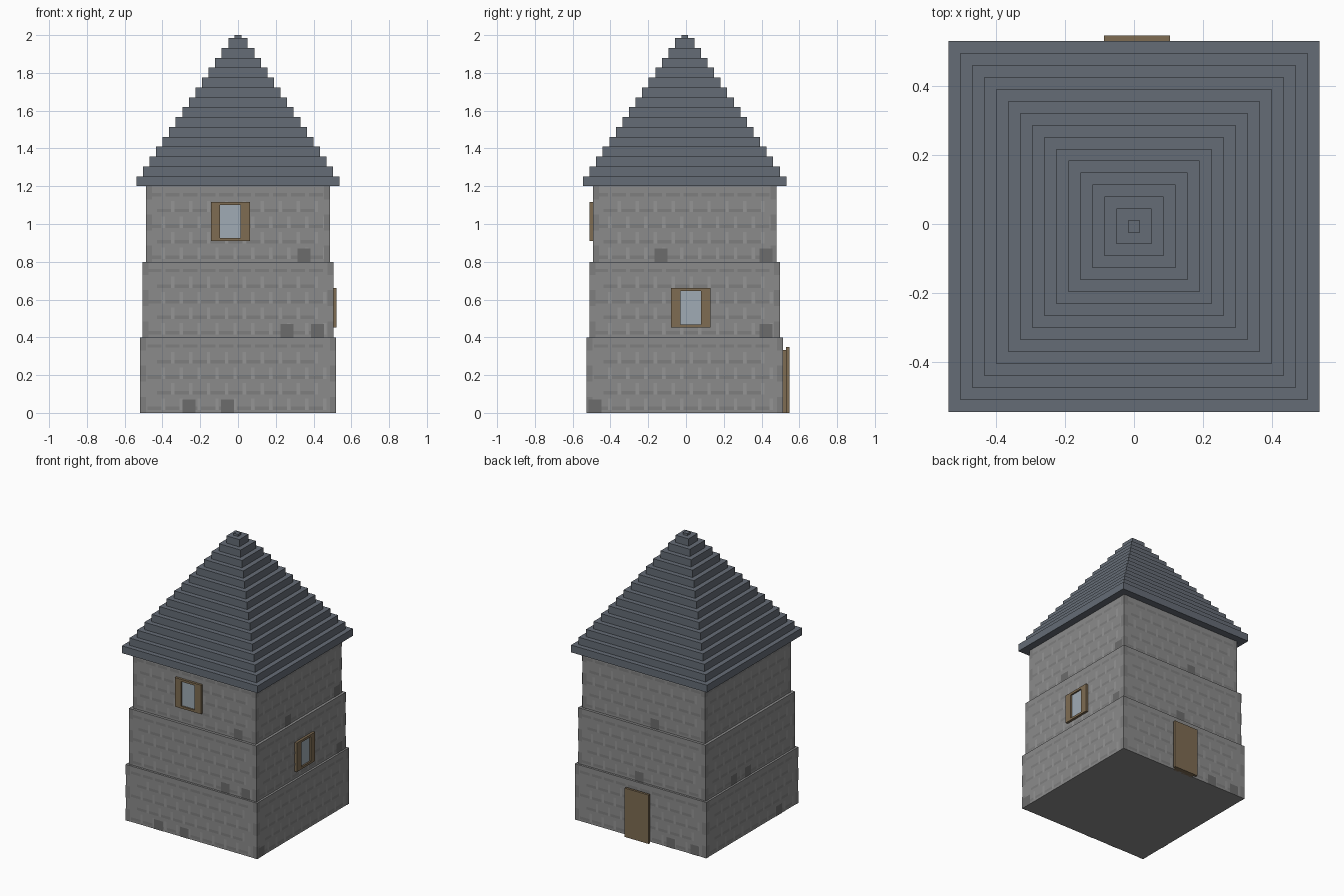
import bpy, bmesh, math
from mathutils import Matrix, Vector

if "Cube" in bpy.data.objects:
    bpy.data.objects.remove(bpy.data.objects["Cube"])

CY = -0.007  # tower axis in y


def material(name, rgb):
    m = bpy.data.materials.new(name)
    m.diffuse_color = (*rgb, 1)
    m.use_nodes = True
    m.node_tree.nodes["Principled BSDF"].inputs["Base Color"].default_value = m.diffuse_color
    return m


STONE = material("stone", (0.26, 0.26, 0.26))
GROOVE = material("groove", (0.21, 0.21, 0.21))
JOINT = material("joint", (0.30, 0.30, 0.30))
DARK = material("dark_stone", (0.15, 0.15, 0.15))
SLATE = material("slate", (0.13, 0.15, 0.18))
WOOD = material("wood", (0.21, 0.15, 0.085))
GLASS = material("glass", (0.35, 0.41, 0.46))


def finish(name, bm, mat):
    me = bpy.data.meshes.new(name)
    bm.to_mesh(me)
    bm.free()
    me.materials.append(mat)
    ob = bpy.data.objects.new(name, me)
    bpy.context.collection.objects.link(ob)
    return ob


def stepped(name, levels, mat):
    """Closed stepped square solid from (half width, z bottom, z top) levels."""
    bm = bmesh.new()
    rings = []
    for h, z0, z1 in levels:
        for z in (z0, z1):
            rings.append([bm.verts.new((sx * h, CY + sy * h, z))
                          for sx, sy in ((-1, -1), (1, -1), (1, 1), (-1, 1))])
    for a, b in zip(rings, rings[1:]):
        for i in range(4):
            j = (i + 1) % 4
            bm.faces.new((a[i], a[j], b[j], b[i]))
    bm.faces.new(rings[0][::-1])
    bm.faces.new(rings[-1])
    return finish(name, bm, mat)


# Sides numbered by quarter turns: 0 front, 1 right, 2 back, 3 left
def side_matrix(side):
    return Matrix.Translation((0, CY, 0)) @ Matrix.Rotation(side * math.pi / 2, 4, 'Z')


def add_box(bm, side, u0, u1, z0, z1, d0, d1):
    """Box on a wall: u along the wall, d = distance out from the axis."""
    m = (side_matrix(side)
         @ Matrix.Translation(((u0 + u1) / 2, -(d0 + d1) / 2, (z0 + z1) / 2))
         @ Matrix.Diagonal((u1 - u0, d1 - d0, z1 - z0, 1)))
    bmesh.ops.create_cube(bm, size=1, matrix=m)


def box(name, mat, *args):
    bm = bmesh.new()
    add_box(bm, *args)
    return finish(name, bm, mat)


def add_patch(bm, side, u0, u1, z0, z1, d):
    m = side_matrix(side)
    bm.faces.new([bm.verts.new(m @ Vector((u, -d, z)))
                  for u, z in ((u0, z0), (u1, z0), (u1, z1), (u0, z1))])


# Tower body: three tiers, each a little narrower
HALVES = (0.52, 0.505, 0.486)
stepped("tower_walls", [(h, 0.4 * i, 0.4 * i + 0.4) for i, h in enumerate(HALVES)], STONE)

# Roof: fifteen shrinking slate courses and a tip
roof = [(0.5385 - 0.0348 * k, 1.2 + 0.0523 * k, 1.2523 + 0.0523 * k) for k in range(15)]
roof.append((0.0175, roof[-1][2], 2.0))
stepped("roof", roof, SLATE)

# Masonry pattern: bed grooves, upright joints and corner stones
grooves, joints, corners = bmesh.new(), bmesh.new(), bmesh.new()
for tier, h in enumerate(HALVES):
    for side in range(4):
        for row in range(5):
            z = 0.4 * tier + 0.015 + 0.0825 * row
            shift = 0.05 * (row % 2)
            for col in range(10):
                u = -0.48 + shift + 0.095 * col
                if u + 0.075 < h - 0.03:
                    add_patch(grooves, side, u, u + 0.075, z, z + 0.018, h + 0.001)
                    if row < 4:
                        add_patch(joints, side, u + 0.075, u + 0.093, z, z + 0.06, h + 0.001)
            if row % 2 == 0:
                top = min(z + 0.07, 0.4 * tier + 0.4)
                for u in (-h, h - 0.032):
                    add_patch(corners, side, u, u + 0.032, z - 0.015, top, h + 0.0015)
finish("bed_grooves", grooves, GROOVE)
finish("upright_joints", joints, JOINT)
finish("corner_stones", corners, GROOVE)

# Scattered dark stones along the foot of each tier: side -> (tier, u)
STONES = {
    0: ((0, -0.26), (0, -0.055), (1, 0.26), (1, 0.42), (2, 0.35)),
    1: ((0, -0.475), (1, 0.43), (2, -0.125), (2, 0.43)),
    2: ((0, 0.24), (0, 0.43), (1, -0.02), (2, 0.09)),
    3: ((1, -0.19), (1, -0.03), (0, 0.3)),
}
dark = bmesh.new()
for side, spots in STONES.items():
    for tier, u in spots:
        add_patch(dark, side, u - 0.034, u + 0.034, 0.4 * tier, 0.4 * tier + 0.07,
                  HALVES[tier] + 0.002)
finish("dark_stones", dark, DARK)


# Windows: wide jambs, thin head and sill, glass set back
def window(name, side, u, z, wall):
    bm = bmesh.new()
    d0, d1 = wall - 0.005, wall + 0.017
    for s in (-1, 1):
        a, b = sorted((u + s * 0.054, u + s * 0.104))
        add_box(bm, side, a, b, z - 0.104, z + 0.104, d0, d1)
        a, b = sorted((z + s * 0.088, z + s * 0.104))
        add_box(bm, side, u - 0.054, u + 0.054, a, b, d0, d1)
    finish(name + "_frame", bm, WOOD)
    box(name + "_glass", GLASS, side, u - 0.055, u + 0.055, z - 0.09, z + 0.09,
        d0, wall + 0.006)


window("front_window", 0, -0.04, 1.013, HALVES[2])
window("right_window", 1, 0.032, 0.557, HALVES[1])

# Back door: inner panel behind a slightly larger leaf
box("door_backing", WOOD, 2, -0.085, 0.07, 0, 0.333, 0.51, 0.537)
box("door_leaf", WOOD, 2, -0.104, 0.087, 0, 0.35, 0.537, 0.554)
